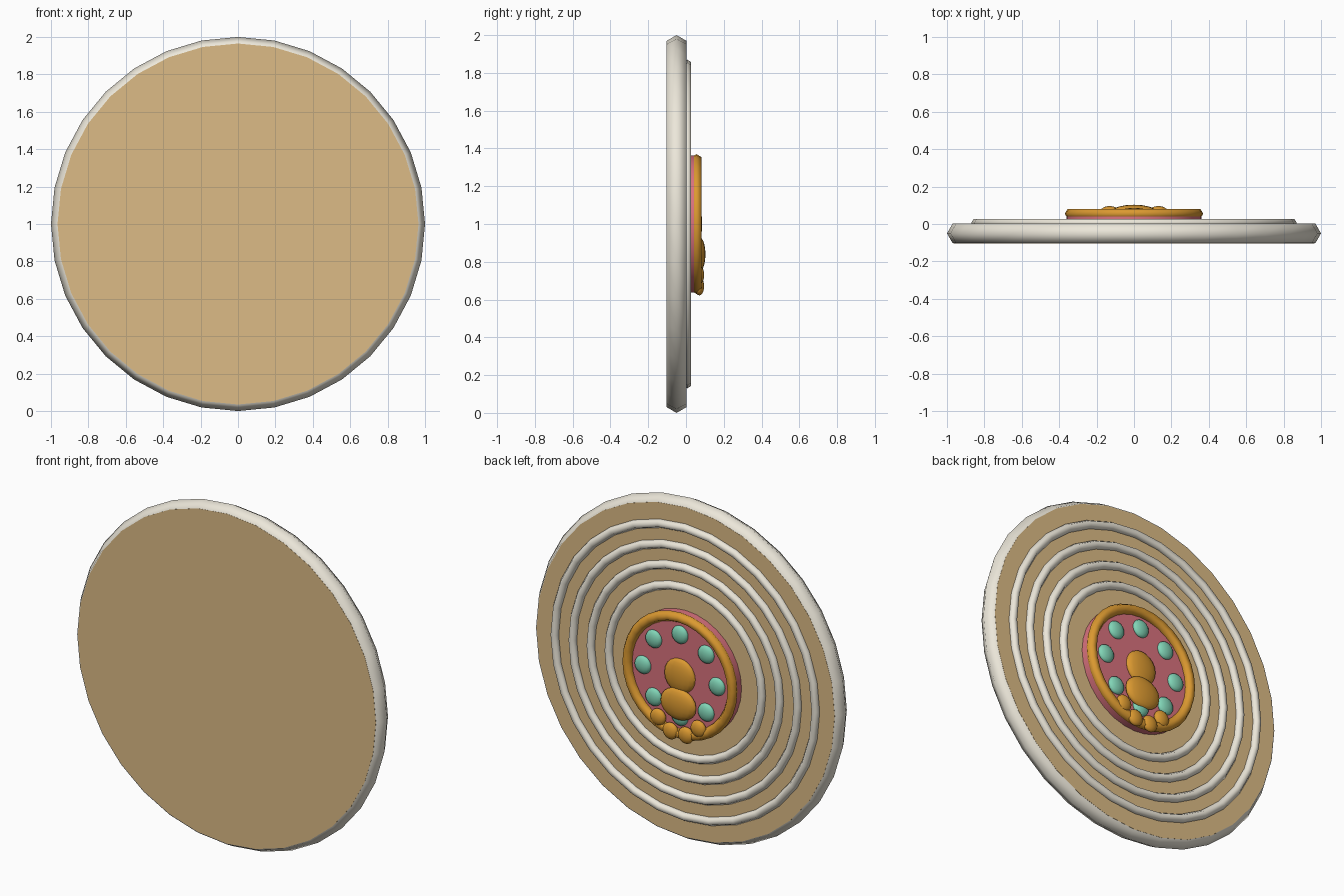
import bpy
from math import pi, sin, cos

if "Cube" in bpy.data.objects:
    bpy.data.objects.remove(bpy.data.objects["Cube"])


def material(name, color):
    m = bpy.data.materials.new(name)
    m.diffuse_color = (*color, 1)
    m.use_nodes = True
    m.node_tree.nodes["Principled BSDF"].inputs["Base Color"].default_value = m.diffuse_color
    return m


tan = material("tan", (0.72, 0.50, 0.24))
cream = material("cream", (0.84, 0.80, 0.70))
orange = material("orange", (0.71, 0.32, 0.03))
pink = material("pink", (0.70, 0.17, 0.21))
teal = material("teal", (0.22, 0.66, 0.47))


def finish(name, mat):
    ob = bpy.context.object
    ob.name = name
    ob.data.materials.append(mat)
    bpy.ops.object.shade_smooth_by_angle(angle=1.1)
    return ob


def disc(name, mat, radius, y0, y1):
    bpy.ops.mesh.primitive_cylinder_add(
        vertices=32, radius=radius, depth=y1 - y0,
        location=(0, (y0 + y1) / 2, 1), rotation=(pi / 2, 0, 0))
    return finish(name, mat)


def ring(name, mat, major, minor, y):
    bpy.ops.mesh.primitive_torus_add(
        major_segments=32, minor_segments=6, major_radius=major,
        minor_radius=minor, location=(0, y, 1), rotation=(pi / 2, 0, 0))
    return finish(name, mat)


def pebble(name, mat, x, y, z, rx, ry, rz):
    bpy.ops.mesh.primitive_uv_sphere_add(
        segments=16, ring_count=10, radius=1, location=(x, y, z))
    bpy.context.object.scale = (rx, ry, rz)
    bpy.ops.object.transform_apply(location=False, rotation=False, scale=True)
    return finish(name, mat)


# Plate body and its rounded rim
disc("plate", tan, 0.965, -0.103, 0.003)
ring("rim", cream, 0.94, 0.06, -0.05)

# Concentric raised rings on the back
for i in range(4):
    ring(f"raised_ring_{i + 1}", cream, 0.845 - 0.1165 * i, 0.025, 0.006)

# Centre medallion
disc("medallion", pink, 0.362, 0.0, 0.052)
ring("medallion_rim", orange, 0.34, 0.03, 0.055)
for i in range(8):
    a = i * pi / 4
    pebble(f"bead_{i + 1}", teal, 0.24 * cos(a), 0.055, 1 + 0.24 * sin(a),
           0.052, 0.024, 0.052)

# Raised central emblem: round boss, lower pad and four small toes
pebble("boss", orange, 0, 0.056, 1.0, 0.1, 0.03, 0.1)
pebble("lower_pad", orange, 0, 0.07, 0.84, 0.115, 0.033, 0.092)
for i, (x, z) in enumerate([(-0.13, 0.73), (-0.05, 0.67), (0.05, 0.67), (0.13, 0.73)]):
    pebble(f"toe_{i + 1}", orange, x, 0.071, z, 0.048, 0.025, 0.048)
